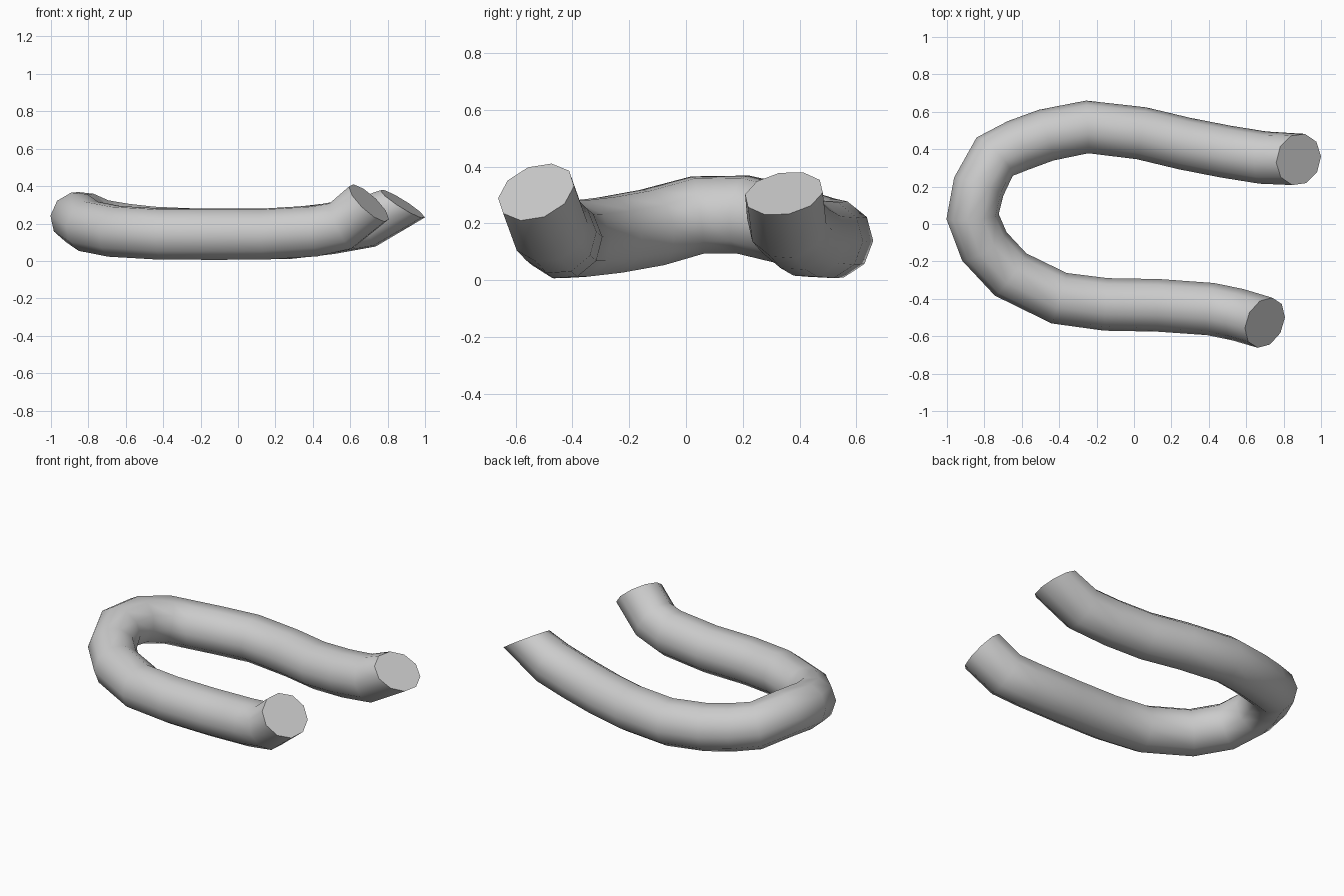
import bpy, bmesh, math
from mathutils import Vector

if "Cube" in bpy.data.objects:
    bpy.data.objects.remove(bpy.data.objects["Cube"])

SIDES, RADIUS = 10, 0.141

# Centre line of the bent tube, from the back arm tip round to the front arm tip
path = [Vector(p) for p in (
    (0.88, 0.345, 0.305), (0.69, 0.355, 0.207), (0.49, 0.387, 0.172),
    (0.27, 0.43, 0.147), (0.04, 0.485, 0.143), (-0.25, 0.519, 0.145),
    (-0.47, 0.475, 0.155), (-0.62, 0.42, 0.172), (-0.745, 0.36, 0.194),
    (-0.83, 0.2, 0.231), (-0.863, 0.04, 0.229), (-0.8, -0.12, 0.185),
    (-0.66, -0.27, 0.158), (-0.4, -0.397, 0.143), (-0.15, -0.43, 0.143),
    (0.13, -0.435, 0.143), (0.41, -0.455, 0.16), (0.555, -0.485, 0.19),
    (0.70, -0.528, 0.31))]

# Ring directions; the slanted end cuts are set explicitly
tangents = [((path[i + 1] - path[i]).normalized()
             + (path[i] - path[i - 1]).normalized()).normalized()
            for i in range(1, len(path) - 1)]
tangents.insert(0, Vector((-0.53, 0.15, -0.84)).normalized())
tangents.append(Vector((0.65, -0.3, 0.70)).normalized())

# Sweep a ten-sided ring along the path
bm = bmesh.new()
rings = []
u = tangents[0].orthogonal().normalized()
for i, (p, t) in enumerate(zip(path, tangents)):
    if i:
        u = tangents[i - 1].rotation_difference(t) @ u
    u = (u - t * u.dot(t)).normalized()
    v = t.cross(u)
    rings.append([bm.verts.new(p + RADIUS * (u * math.cos(a) + v * math.sin(a)))
                  for a in (2 * math.pi * k / SIDES for k in range(SIDES))])
for a, b in zip(rings, rings[1:]):
    for k in range(SIDES):
        n = (k + 1) % SIDES
        bm.faces.new((a[k], a[n], b[n], b[k])).smooth = True

# Flat end caps
bm.faces.new(rings[0][::-1])
bm.faces.new(rings[-1])
bmesh.ops.recalc_face_normals(bm, faces=bm.faces)

mesh = bpy.data.meshes.new("bent_tube")
bm.to_mesh(mesh)
bm.free()
tube = bpy.data.objects.new("bent_tube", mesh)
bpy.context.collection.objects.link(tube)
